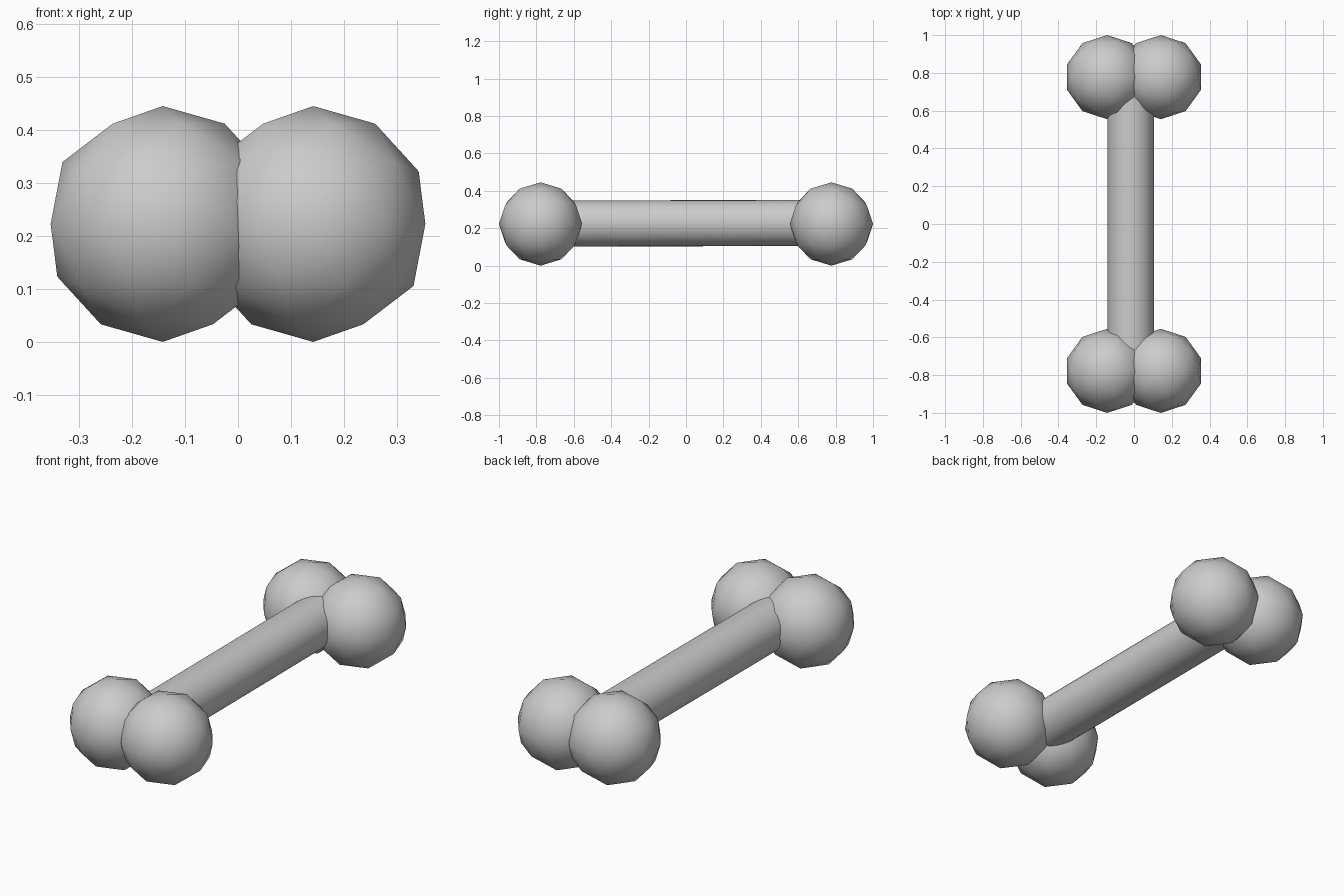
import bpy
from math import radians

if "Cube" in bpy.data.objects:
    bpy.data.objects.remove(bpy.data.objects["Cube"])

R = 0.2225          # knob radius
KX, KY = 0.142, 0.7775


def smooth(obj, name):
    obj.name = name
    bpy.ops.object.shade_smooth_by_angle(angle=radians(50))


# Four low-poly knobs, two at each end
for end, sy in (("front", -1), ("back", 1)):
    for side, sx in (("left", -1), ("right", 1)):
        bpy.ops.mesh.primitive_ico_sphere_add(
            subdivisions=2, radius=R, location=(sx * KX, sy * KY, R))
        smooth(bpy.context.object, f"{end}_{side}_knob")

# Shaft, slightly off-centre, its ends buried in the knobs
bpy.ops.mesh.primitive_cylinder_add(
    vertices=32, radius=0.1232, depth=1.5,
    location=(-0.017, 0, 0.2265), rotation=(radians(90.15), 0, 0))
smooth(bpy.context.object, "shaft")
